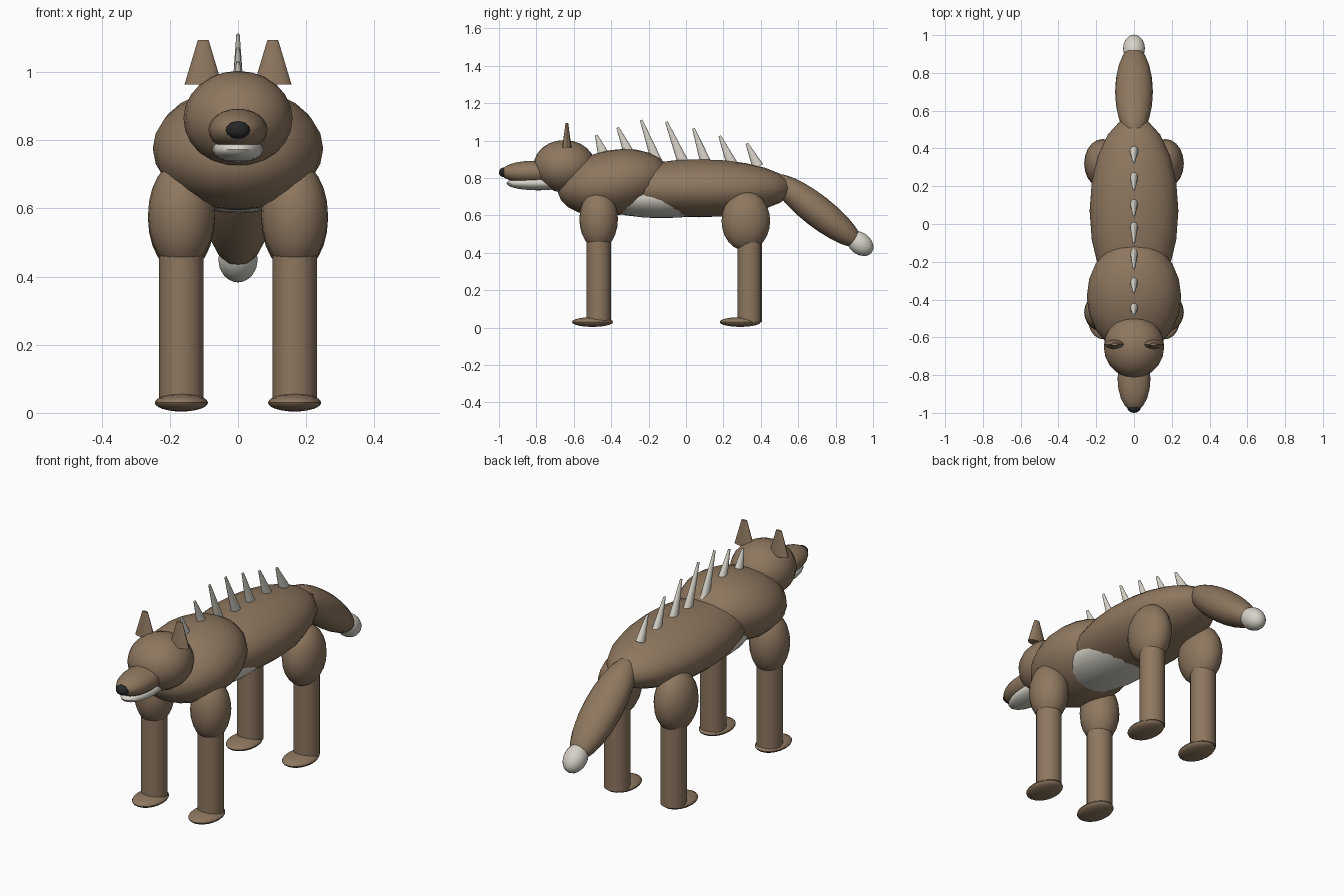
import bpy
from math import radians, atan2, hypot
from mathutils import Matrix

cube = bpy.data.objects.get("Cube")
if cube:
    bpy.data.objects.remove(cube, do_unlink=True)


def material(name, rgb):
    m = bpy.data.materials.new(name)
    m.use_nodes = True
    m.diffuse_color = (*rgb, 1)
    bsdf = m.node_tree.nodes["Principled BSDF"]
    bsdf.inputs["Base Color"].default_value = (*rgb, 1)
    bsdf.inputs["Roughness"].default_value = 0.8
    return m


FUR = material("brown fur", (0.27, 0.185, 0.115))
PALE = material("pale cream", (0.68, 0.65, 0.58))
BLACK = material("nose black", (0.02, 0.02, 0.022))


def finish(name, mat, location, size, tilt):
    """Name, place, smooth and colour the new primitive; tilt is about x."""
    ob = bpy.context.object
    ob.name = ob.data.name = name
    ob.data.transform(Matrix.Diagonal((*size, 1)))
    ob.location = location
    ob.rotation_euler.x = tilt
    bpy.ops.object.shade_smooth_by_angle(angle=radians(40))
    ob.data.materials.append(mat)
    return ob


def ellipsoid(name, mat, location, radii, tilt=0):
    bpy.ops.mesh.primitive_uv_sphere_add(segments=20, ring_count=12, radius=1)
    return finish(name, mat, location, radii, radians(tilt))


def cone(name, mat, location, height, r1, r2, flat=(1, 1), tilt=0):
    bpy.ops.mesh.primitive_cone_add(vertices=16, radius1=r1, radius2=r2, depth=height)
    return finish(name, mat, location, (*flat, 1), tilt)


# Body
ellipsoid("torso", FUR, (0, 0.07, 0.745), (0.235, 0.5, 0.155))
ellipsoid("chest", FUR, (0, -0.385, 0.775), (0.25, 0.305, 0.175), 10)
ellipsoid("belly_patch", PALE, (0, -0.13, 0.698), (0.19, 0.38, 0.113))

# Head
ellipsoid("head", FUR, (0, -0.65, 0.863), (0.16, 0.166, 0.14))
ellipsoid("muzzle", FUR, (0, -0.82, 0.83), (0.087, 0.17, 0.062))
ellipsoid("lower_jaw", PALE, (0, -0.79, 0.772), (0.075, 0.17, 0.038))
ellipsoid("nose", BLACK, (0, -0.973, 0.83), (0.035, 0.027, 0.026))

# Tail
ellipsoid("tail", FUR, (0, 0.7, 0.625), (0.1, 0.3, 0.085), -38)
ellipsoid("tail_tip", PALE, (0, 0.93, 0.45), (0.058, 0.08, 0.058), -38)

# Ears and legs, once for each side
for side, s in (("left", 1), ("right", -1)):
    cone(f"{side}_ear", FUR, (s * 0.102, -0.637, 1.028), 0.13, 0.055, 0.016, (1, 0.45))
    for end, y, thigh_y, thigh_r, thigh_z, foot_y in (
        ("front", -0.467, -0.467, 0.103, 0.58, -0.5),
        ("back", 0.34, 0.32, 0.13, 0.57, 0.29),
    ):
        x = s * 0.166
        ellipsoid(f"{end}_{side}_thigh", FUR, (x, thigh_y, thigh_z), (0.098, thigh_r, 0.16))
        cone(f"{end}_{side}_leg", FUR, (x, y, 0.265), 0.47, 0.065, 0.065)
        ellipsoid(f"{end}_{side}_foot", FUR, (x, foot_y, 0.03), (0.078, 0.11, 0.026))

# Back spines: base y, base z, tip y, tip z
SPINES = (
    (-0.44, 0.92, -0.48, 1.03), (-0.3, 0.92, -0.365, 1.07),
    (-0.15, 0.87, -0.24, 1.11), (-0.01, 0.87, -0.105, 1.1),
    (0.11, 0.87, 0.04, 1.065), (0.25, 0.865, 0.18, 1.025),
    (0.385, 0.86, 0.325, 0.985),
)
for i, (by, bz, ty, tz) in enumerate(SPINES, 1):
    dy, dz = ty - by, tz - bz
    cone(f"back_spine_{i}", PALE, (0, (by + ty) / 2, (bz + tz) / 2),
         hypot(dy, dz), 0.031, 0.007, (0.72, 1), atan2(-dy, dz))
